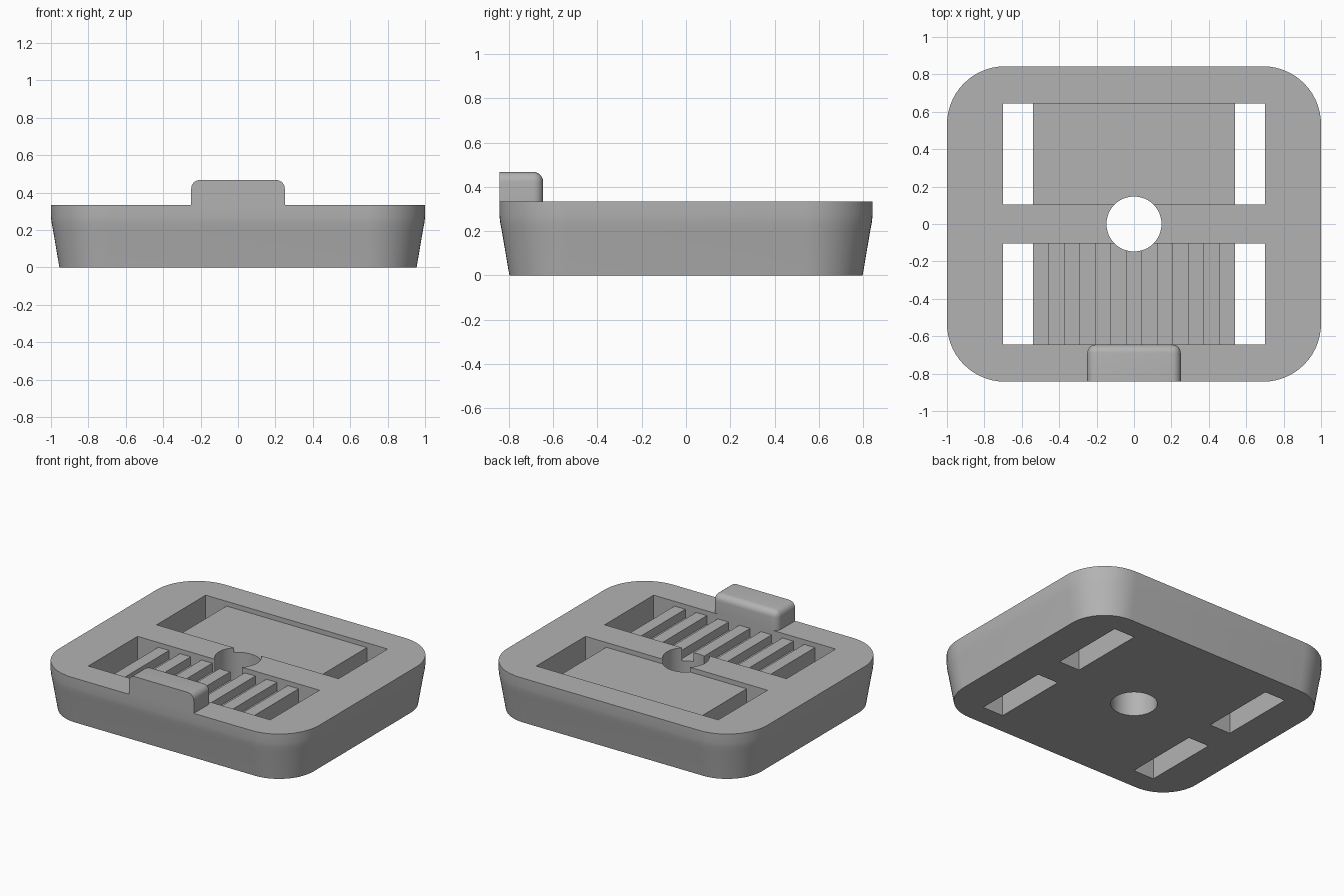
import bpy, bmesh
from math import sin, cos, pi

if "Cube" in bpy.data.objects:
    bpy.data.objects.remove(bpy.data.objects["Cube"], do_unlink=True)

GREY = (0.45, 0.45, 0.45, 1)
grey = bpy.data.materials.new("plain grey")
grey.diffuse_color = GREY
grey.use_nodes = True
grey.node_tree.nodes["Principled BSDF"].inputs["Base Color"].default_value = GREY

HALF_X, HALF_Y, HEIGHT, CORNER = 1.0, 0.843, 0.333, 0.31
SLOT_OUT, SLOT_IN = 0.70, 0.54        # slot edges in x
NEAR, FAR = 0.105, 0.645              # pocket edges in y
FLOOR, GROOVE = 0.30, 0.24            # pocket floor and groove floor


def make_object(name, bm):
    bmesh.ops.recalc_face_normals(bm, faces=bm.faces)
    mesh = bpy.data.meshes.new(name)
    bm.to_mesh(mesh)
    bm.free()
    mesh.materials.append(grey)
    ob = bpy.data.objects.new(name, mesh)
    bpy.context.collection.objects.link(ob)
    return ob


def loft(name, rings):
    """Skin a stack of matching closed rings and cap both ends."""
    bm = bmesh.new()
    loops = [[bm.verts.new(p) for p in ring] for ring in rings]
    n = len(loops[0])
    for a, b in zip(loops, loops[1:]):
        for i in range(n):
            j = (i + 1) % n
            bm.faces.new((a[i], a[j], b[j], b[i]))
    bm.faces.new(loops[0])
    bm.faces.new(loops[-1])
    return make_object(name, bm)


def rounded_ring(inset, z, steps=14):
    """Rounded rectangle outline, pulled in by the inset."""
    r = CORNER - inset
    points = []
    for q, (sx, sy) in enumerate([(1, 1), (-1, 1), (-1, -1), (1, -1)]):
        for i in range(steps + 1):
            a = (q + i / steps) * pi / 2
            points.append((sx * (HALF_X - CORNER) + r * cos(a),
                           sy * (HALF_Y - CORNER) + r * sin(a), z))
    return points


def pocket_cutter(name, y0, y1, strips):
    """Cross-section with two through slots and a plain or ribbed floor."""
    width = 2 * SLOT_IN / strips
    section = [(-SLOT_OUT, 0.6), (-SLOT_OUT, -0.1), (-SLOT_IN, -0.1), (-SLOT_IN, FLOOR)]
    for i in range(1, strips, 2):
        x0 = -SLOT_IN + i * width
        x1 = x0 + width
        section += [(x0, FLOOR), (x0, GROOVE), (x1, GROOVE), (x1, FLOOR)]
    section += [(SLOT_IN, FLOOR), (SLOT_IN, -0.1), (SLOT_OUT, -0.1), (SLOT_OUT, 0.6)]
    return loft(name, [[(x, y, z) for x, z in section] for y in (y0, y1)])


def cut(target, cutter):
    mod = target.modifiers.new("cut", 'BOOLEAN')
    mod.operation, mod.solver, mod.object = 'DIFFERENCE', 'EXACT', cutter
    bpy.context.view_layer.objects.active = target
    bpy.ops.object.modifier_apply(modifier=mod.name)
    bpy.data.objects.remove(cutter, do_unlink=True)


def smooth(ob):
    bpy.ops.object.select_all(action='DESELECT')
    ob.select_set(True)
    bpy.context.view_layer.objects.active = ob
    bpy.ops.object.shade_smooth_by_angle(angle=pi / 6)


# tray body: tapered foot easing into an upright rim
side_profile = [(0.045, 0), (0.011, 0.2), (0.004, 0.235), (0, 0.27), (0, HEIGHT)]
body = loft("tray_body", [rounded_ring(inset, z) for inset, z in side_profile])

# front ribbed pocket, back plain pocket, centre hole
cut(body, pocket_cutter("ribbed_pocket_cutter", -FAR, -NEAR, 13))
cut(body, pocket_cutter("plain_pocket_cutter", NEAR, FAR, 1))
circle = [(0.147 * cos(2 * pi * i / 64), 0.147 * sin(2 * pi * i / 64)) for i in range(64)]
cut(body, loft("hole_cutter", [[(x, y, z) for x, y in circle] for z in (-0.1, 0.6)]))
smooth(body)

# raised front tab, rounded everywhere but its front and base
bm = bmesh.new()
bmesh.ops.create_cube(bm, size=1)
for v in bm.verts:
    v.co.x *= 0.5
    v.co.y = -HALF_Y if v.co.y < 0 else -FAR
    v.co.z = HEIGHT if v.co.z < 0 else 0.467
edges = [e for e in bm.edges
         if not all(v.co.y < -0.8 for v in e.verts)
         and not all(v.co.z < 0.4 for v in e.verts)]
bmesh.ops.bevel(bm, geom=edges, offset=0.045, segments=6, profile=0.5, affect='EDGES')
smooth(make_object("front_tab", bm))
